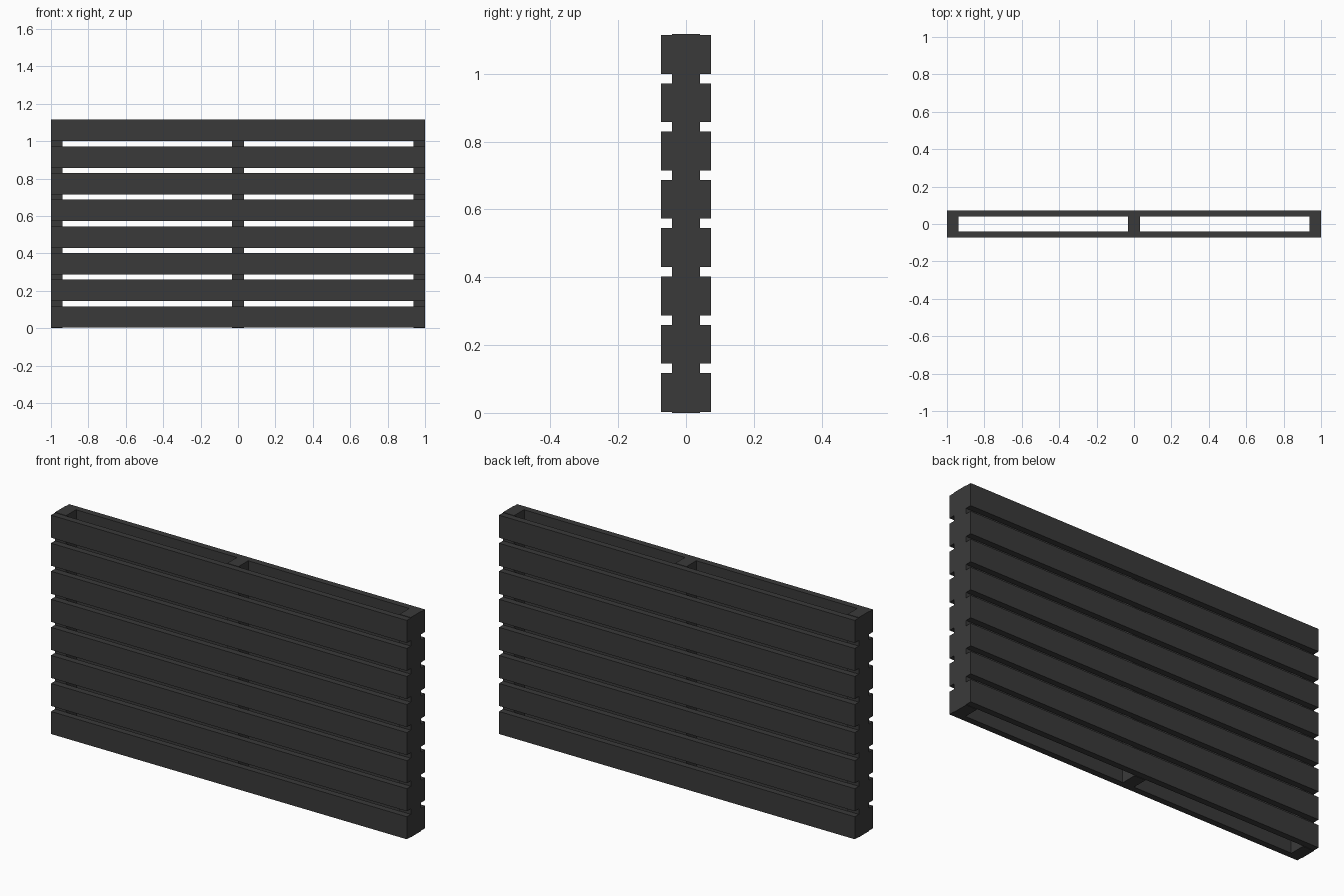
import bpy

if "Cube" in bpy.data.objects:
    bpy.data.objects.remove(bpy.data.objects["Cube"])

mat = bpy.data.materials.new("dark_grey")
mat.diffuse_color = (0.042, 0.042, 0.042, 1)
mat.use_nodes = True
mat.node_tree.nodes["Principled BSDF"].inputs["Base Color"].default_value = mat.diffuse_color


def box(name, x, y, z):
    """Box spanning the given (low, high) ranges."""
    bpy.ops.mesh.primitive_cube_add(size=1)
    ob = bpy.context.object
    ob.name = name
    for v in ob.data.vertices:
        v.co = [r[0] if c < 0 else r[1] for c, r in zip(v.co, (x, y, z))]
    ob.data.materials.append(mat)
    return ob


POST_Y, SLAT_Y = 0.041, 0.073
POST_W, HEIGHT = 0.063, 1.117
SLAT_H, PITCH, COUNT = 0.1145, 0.1425, 8

# Three upright posts
for name, cx in (("left_post", -1 + POST_W / 2), ("middle_post", 0), ("right_post", 1 - POST_W / 2)):
    box(name, (cx - POST_W / 2, cx + POST_W / 2), (-POST_Y, POST_Y), (0, HEIGHT))

# Horizontal slats on both faces
for i in range(COUNT):
    z = 0.0025 + i * PITCH
    box(f"front_slat_{i + 1}", (-1, 1), (-SLAT_Y, -POST_Y), (z, z + SLAT_H))
    box(f"back_slat_{i + 1}", (-1, 1), (POST_Y, SLAT_Y), (z, z + SLAT_H))
